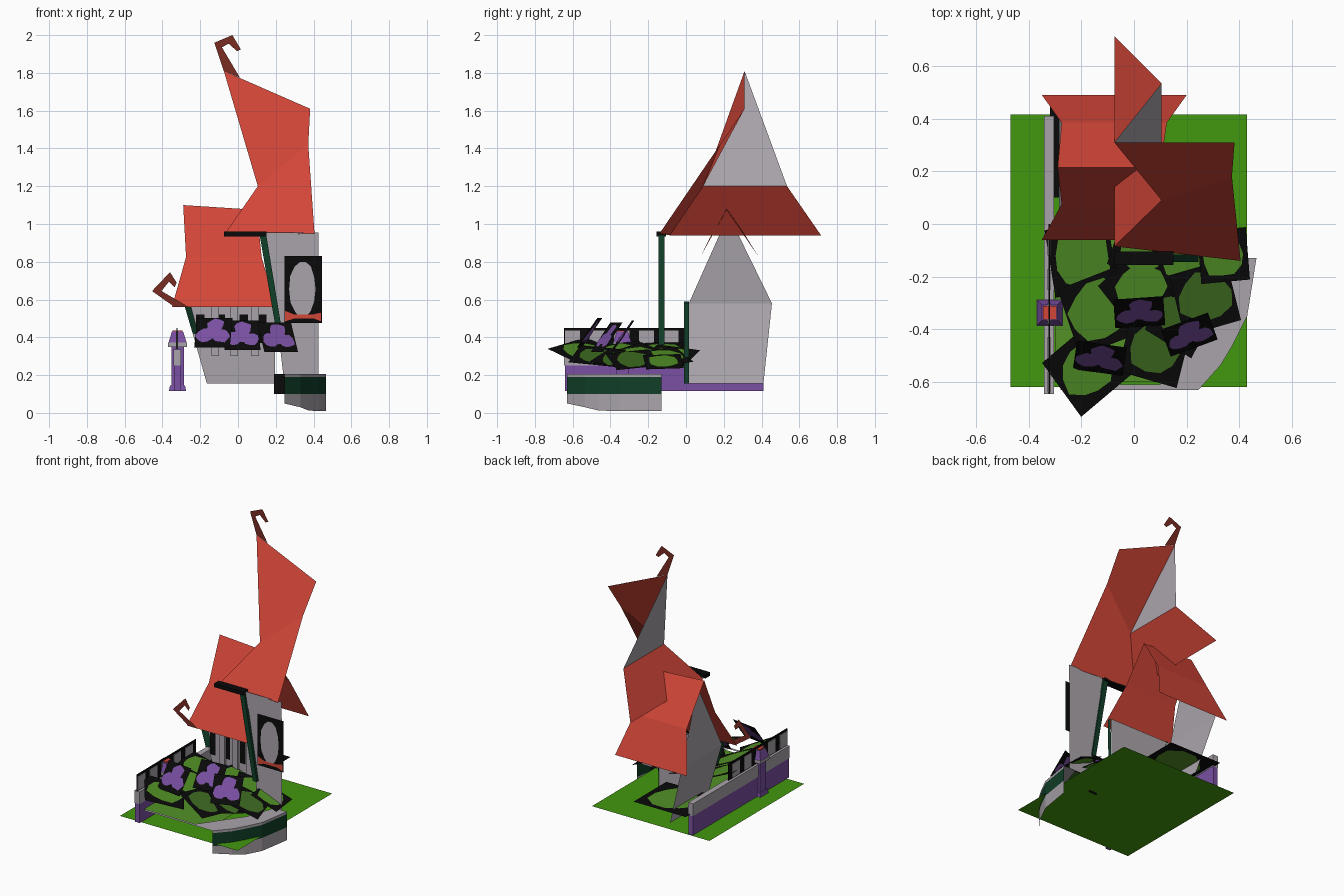
import bpy, math, random
from mathutils import Matrix, Euler

if "Cube" in bpy.data.objects:
    bpy.data.objects.remove(bpy.data.objects["Cube"])

random.seed(4)

def lin(c):
    c /= 255
    return c / 12.92 if c < .04 * 255 / 255 else ((c + .055) / 1.055) ** 2.4

def material(name, *rgb):
    m = bpy.data.materials.new(name)
    m.diffuse_color = (*[lin(c) for c in rgb], 1)
    m.use_nodes = True
    m.node_tree.nodes["Principled BSDF"].inputs["Base Color"].default_value = m.diffuse_color
    return m

RED = material("roof red", 211, 70, 56)
DARK_RED = material("dark red", 122, 44, 34)
GRAY = material("lilac gray", 170, 164, 171)
GRASS = material("grass green", 66, 152, 14)
LEAF = material("leaf green", 82, 145, 38)
DEEP_LEAF = material("deep leaf green", 62, 108, 32)
PURPLE = material("purple", 122, 80, 162)
TRIM = material("dark trim green", 16, 62, 40)
BLACK = material("black", 10, 10, 10)

def mesh(name, verts, faces, mat, matrix=None):
    me = bpy.data.meshes.new(name)
    me.from_pydata([tuple(v) for v in verts], [], faces)
    me.materials.append(mat)
    ob = bpy.data.objects.new(name, me)
    bpy.context.collection.objects.link(ob)
    if matrix:
        me.transform(matrix)
    return ob

def poly(name, pts, mat, matrix=None):
    return mesh(name, pts, [list(range(len(pts)))], mat, matrix)

def front_poly(name, y, xz, mat):
    return poly(name, [(x, y, z) for x, z in xz], mat)

def strip(name, a, b, mat):
    """Sheet lofted between two point rows."""
    n = len(a)
    return mesh(name, a + b, [(i, i + 1, n + i + 1, n + i) for i in range(n - 1)], mat)

def prism(name, bottom, top, mat):
    """Closed four-sided block from (x0,x1,y0,y1,z) bottom to top."""
    def ring(r):
        x0, x1, y0, y1, z = r
        return [(x0, y0, z), (x1, y0, z), (x1, y1, z), (x0, y1, z)]
    f = [(3, 2, 1, 0), (4, 5, 6, 7)] + [(i, (i + 1) % 4, 4 + (i + 1) % 4, 4 + i) for i in range(4)]
    return mesh(name, ring(bottom) + ring(top), f, mat)

def box(name, x0, x1, y0, y1, z0, z1, mat):
    return prism(name, (x0, x1, y0, y1, z0), (x0, x1, y0, y1, z1), mat)

def blob(rx, ry, cx=0, cy=0, z=0, n=11, wobble=.13):
    out = []
    for i in range(n):
        a, k = math.tau * i / n, 1 + random.uniform(-wobble, wobble)
        out.append((cx + rx * k * math.cos(a), cy + ry * k * math.sin(a), z))
    return out

def card(name, loc, rot, w, h, mat, shapes):
    """Black card with coloured blobs on both sides."""
    m = Matrix.Translation(loc) @ Euler([math.radians(a) for a in rot]).to_matrix().to_4x4()
    poly(name + "_backing", [(-w/2, -h/2, 0), (w/2, -h/2, 0), (w/2, h/2, 0), (-w/2, h/2, 0)], BLACK, m)
    for cx, cy, rx, ry in shapes:
        pts = blob(rx, ry, cx, cy, .003)
        poly(name + "_shape", pts, mat, m)
        poly(name + "_shape_back", [(x, y, -z) for x, y, z in reversed(pts)], mat, m)

# ground
poly("ground_plate", [(-.47, -.62, .115), (.43, -.62, .115), (.43, .415, .115), (-.47, .415, .115)], GRASS)
poly("terrace_lawn", [(-.3, -.6, .2), (.2, -.6, .2), (.2, 0, .2), (-.3, 0, .2)], LEAF)

# house: front wall and flared left wall; right and back are open
front_poly("house_front_wall", .015, [(-.165, .156), (.195, .156), (.2, .58), (-.285, .58)], GRAY)
poly("house_left_wall", [(-.165, .41, .156), (-.165, .015, .156), (-.285, .015, .58), (-.285, .455, .58)], GRAY)
poly("house_left_gable", [(-.285, .455, .58), (-.285, .015, .58), (-.245, .225, 1.05)], GRAY)
for x in (-.2, -.09, .03, .13):
    front_poly("house_window", .009, [(x - .022, .37), (x + .022, .37), (x + .022, .52), (x - .022, .52)], BLACK)
for x in (-.12, -.02, .09):
    box("house_front_post", x - .02, x + .02, -.005, .012, .3, .57, GRAY)
strip("house_left_trim", [(-.24, -.01, .42), (-.29, -.01, .59)], [(-.21, .016, .42), (-.255, .016, .59)], TRIM)
strip("house_right_trim", [(.2, -.01, .156), (.205, -.01, .58)], [(.2, .016, .156), (.205, .016, .58)], TRIM)

# lower gable roof, pinched in the middle of each slope
eave_f, eave_b = -.06, .49
strip("lower_roof",
      [(-.35, eave_f, .56), (-.275, .075, .825), (-.29, .215, 1.1), (-.275, .385, .825), (-.35, eave_b, .56)],
      [(.2, eave_f, .56), (.125, .075, .825), (.1, .215, 1.075), (.125, .385, .825), (.2, eave_b, .56)], RED)

# tall tower roof: front slope, left skirt and leaning end wall
peak, waist_f, waist_b = (-.075, .31, 1.81), (.105, .09, 1.2), (.105, .535, 1.2)
strip("tower_roof_front", [(-.075, -.085, .94), waist_f, peak],
      [(.405, -.14, .95), (.372, .18, 1.42), (.382, .31, 1.61)], RED)
poly("tower_roof_skirt", [(-.075, .715, .94), (-.075, -.085, .94), waist_f, waist_b], RED)
poly("tower_end_wall", [waist_f, waist_b, peak], GRAY)

# curled roof tips
front_poly("tower_roof_hook", .31, [(.01, 1.775), (-.075, 1.81), (-.125, 1.96), (-.03, 2.0), (.015, 1.925),
           (-.005, 1.915), (-.05, 1.955), (-.085, 1.935)], DARK_RED)
front_poly("lower_roof_hook", -.062, [(-.26, .56), (-.335, .56), (-.455, .645), (-.36, .745), (-.325, .69),
           (-.335, .665), (-.365, .695), (-.405, .645)], DARK_RED)

# tower front with slanted post, beam and window
front_poly("tower_front_wall", -.125, [(.24, .2), (.425, .2), (.425, .84), (.165, .84)], GRAY)
front_poly("tower_upper_wall", -.13, [(.15, .84), (.425, .84), (.425, .955), (.14, .955)], GRAY)
prism("tower_post", (.215, .245, -.145, -.115, .36), (.115, .15, -.145, -.115, .94), TRIM)
box("tower_beam", -.075, .15, -.155, -.105, .935, .96, BLACK)
front_poly("window_panel", -.137, [(.245, .475), (.445, .475), (.445, .83), (.245, .83)], BLACK)
front_poly("window_pane", -.141, [(x + .343, z + .655) for x, z, _ in blob(.07, .155, n=14, wobble=.06)], GRAY)
front_poly("window_sill", -.143, [(.25, .485), (.3, .5), (.4, .5), (.44, .485), (.44, .53), (.39, .52),
                                  (.3, .52), (.25, .54)], RED)

# curved retaining wall
curve = [(.465, -.13, .01), (.43, -.35, .01), (.375, -.46, .012), (.33, -.535, .03), (.245, -.63, .05)]
row = lambda z: [(x, y, z) for x, y, _ in curve]
strip("retaining_wall_base", curve, row(.1), GRAY)
strip("retaining_wall_band", row(.1), row(.19), TRIM)
strip("retaining_wall_lip", row(.19), row(.207), GRAY)
poly("retaining_wall_cap", row(.207) + [(-.28, -.63, .207), (-.28, -.61, .207), (.1, -.61, .207),
     (.2, -.47, .207), (.3, -.33, .207), (.37, -.13, .207)], GRAY)
front_poly("retaining_wall_end", -.14, [(.19, .1), (.25, .1), (.25, .205), (.19, .205)], BLACK)

# left garden wall, fence and pillar
box("garden_wall", -.34, -.305, -.64, .41, .117, .25, PURPLE)
box("garden_wall_top", -.342, -.303, -.645, .41, .25, .335, GRAY)
box("fence_panel", -.325, -.32, -.645, 0, .335, .45, BLACK)
for i in range(5):
    y = -.6 + i * .13
    box("fence_slat", -.328, -.317, y - .04, y + .04, .34, .435, GRAY)
px, py = -.32, -.337
def pillar(name, half0, half1, z0, z1, mat):
    prism(name, (px - half0, px + half0, py - half0, py + half0, z0),
          (px - half1, px + half1, py - half1, py + half1, z1), mat)
pillar("pillar_base", .045, .04, .117, .145, PURPLE)
pillar("pillar_shaft", .033, .033, .145, .355, PURPLE)
pillar("pillar_collar", .05, .05, .35, .372, GRAY)
pillar("pillar_cap", .048, .03, .372, .43, PURPLE)
pillar("pillar_top", .026, .026, .43, .436, RED)

# leaf cards, sloping down to the right
leaves = [(-.2, -.13, .26, 10), (.04, -.08, .24, -20), (.2, -.12, .24, 25), (.34, -.12, .2, 5),
          (.27, -.28, .24, 15), (.02, -.25, .24, 40), (-.13, -.33, .27, 20), (.08, -.47, .25, -15),
          (-.18, -.55, .26, 38), (.18, -.36, .22, -30)]
for i, (x, y, w, turn) in enumerate(leaves):
    # tilt about the world y axis after turning in plan
    rot = (Matrix.Rotation(math.radians(22), 3, 'Y') @ Matrix.Rotation(math.radians(turn), 3, 'Z')).to_euler()
    card("leaf_card", (x, y, .305 - .1 * x + .004 * (i % 3)), [math.degrees(a) for a in rot], w, w,
         DEEP_LEAF if i in (4, 7, 9) else LEAF, [(0, 0, w * .45, w * .41)])
card("rear_leaf_card", (-.12, .28, .257), (0, 0, 0), .4, .36, LEAF, [(0, 0, .17, .15)])

# flower cards, leaning back
for x, y, z, roll in ((-.13, -.51, .425, -8), (.02, -.335, .41, 4), (.21, -.42, .4, 20)):
    card("flower_card", (x, y, z), (55, 0, roll), .19, .19, PURPLE,
         [(.01, .045, .045, .04), (-.045, -.02, .045, .042), (.045, -.025, .045, .04), (0, 0, .045, .045)])
